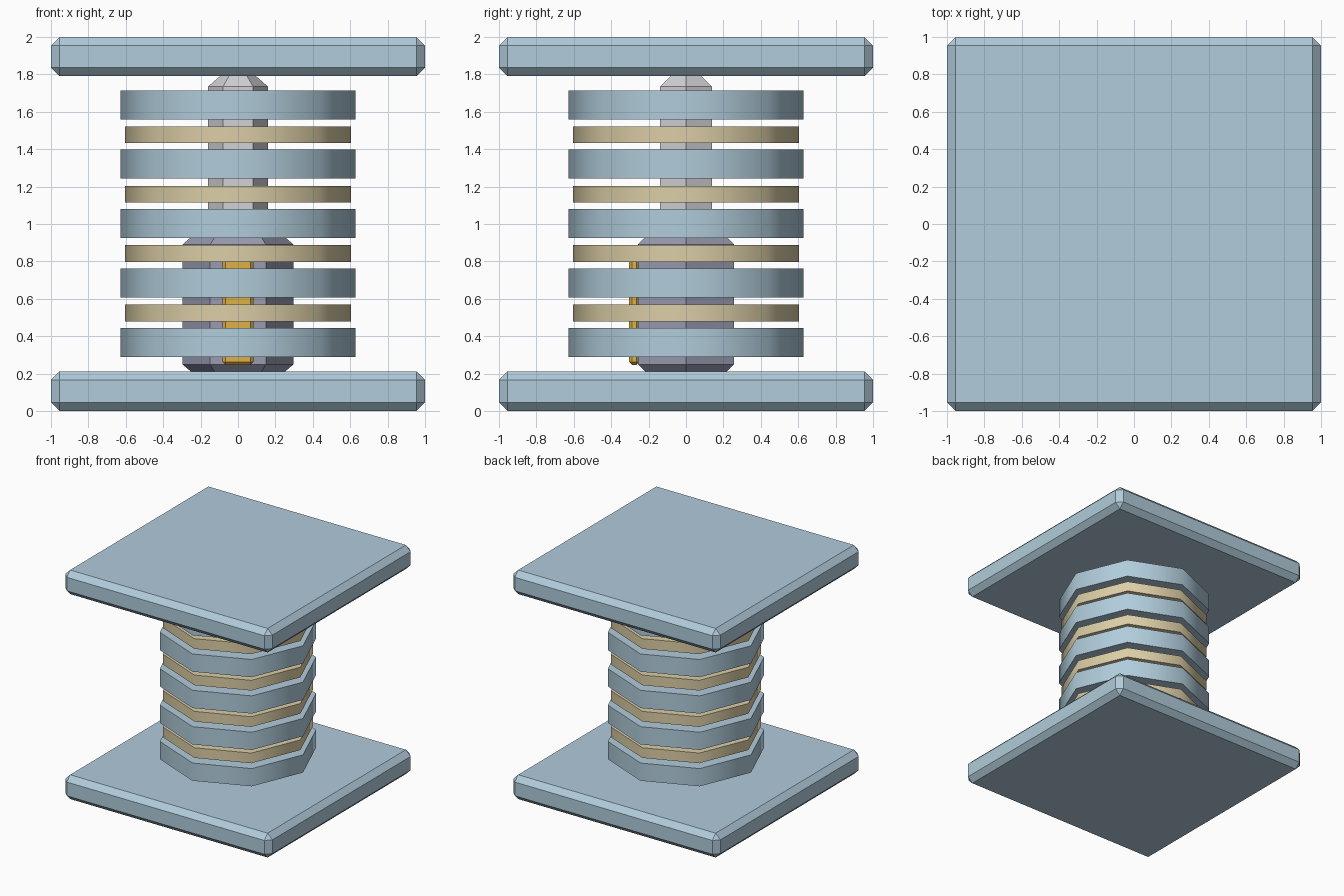
import bpy, math

if "Cube" in bpy.data.objects:
    bpy.data.objects.remove(bpy.data.objects["Cube"])


def material(name, rgb):
    m = bpy.data.materials.new(name)
    m.diffuse_color = (*[(c / 255) ** 2.2 for c in rgb], 1)
    m.use_nodes = True
    m.node_tree.nodes["Principled BSDF"].inputs["Base Color"].default_value = m.diffuse_color
    return m


BLUE = material("pale_blue", (175, 203, 218))
TAN = material("sand", (218, 204, 164))
LIGHT = material("light_grey", (208, 208, 214))
DARK = material("slate_grey", (152, 154, 175))
YELLOW = material("amber", (220, 176, 74))


def finish(name, mat, bevel=0):
    ob = bpy.context.object
    ob.name = name
    ob.data.materials.append(mat)
    bpy.ops.object.transform_apply(location=False, rotation=True, scale=True)
    if bevel:
        mod = ob.modifiers.new("chamfer", 'BEVEL')
        mod.width, mod.segments = bevel, 1
        mod.limit_method = 'ANGLE'
        mod.angle_limit = math.radians(70)
    return ob


def box(name, mat, x, y, z, bevel):
    """Box spanning (min, max) on each axis."""
    spans = (x, y, z)
    bpy.ops.mesh.primitive_cube_add(size=1, location=[sum(s) / 2 for s in spans])
    bpy.context.object.scale = [s[1] - s[0] for s in spans]
    return finish(name, mat, bevel)


def prism(name, mat, sides, radius, z0, z1, bevel=0):
    """Upright prism with a corner on the x axis."""
    bpy.ops.mesh.primitive_cylinder_add(
        vertices=sides, radius=radius, depth=z1 - z0,
        location=(0, 0, (z0 + z1) / 2), rotation=(0, 0, math.pi / 2))
    return finish(name, mat, bevel)


# Square end plates
box("bottom_plate", BLUE, (-1, 1), (-1, 1), (0, 0.212), 0.046)
box("top_plate", BLUE, (-1, 1), (-1, 1), (1.79, 2), 0.046)

# Hexagonal piston: wide sleeve below, thin rod above
prism("sleeve", DARK, 6, 0.297, 0.2, 0.94, 0.05)
prism("rod", LIGHT, 6, 0.16, 0.85, 1.795, 0.06)

# Amber strip on the front of the sleeve
box("sleeve_strip", YELLOW, (-0.082, 0.082), (-0.304, -0.25), (0.247, 0.87), 0.015)

# Stack of alternating octagonal rings
for i in range(5):
    z = 0.29 + i * 0.3175
    prism(f"wide_ring_{i + 1}", BLUE, 8, 0.628, z, z + 0.155)
    bpy.ops.object.shade_smooth_by_angle(angle=math.radians(50))
    if i < 4:
        prism(f"narrow_ring_{i + 1}", TAN, 8, 0.603, z + 0.19, z + 0.279)
        bpy.ops.object.shade_smooth_by_angle(angle=math.radians(50))
